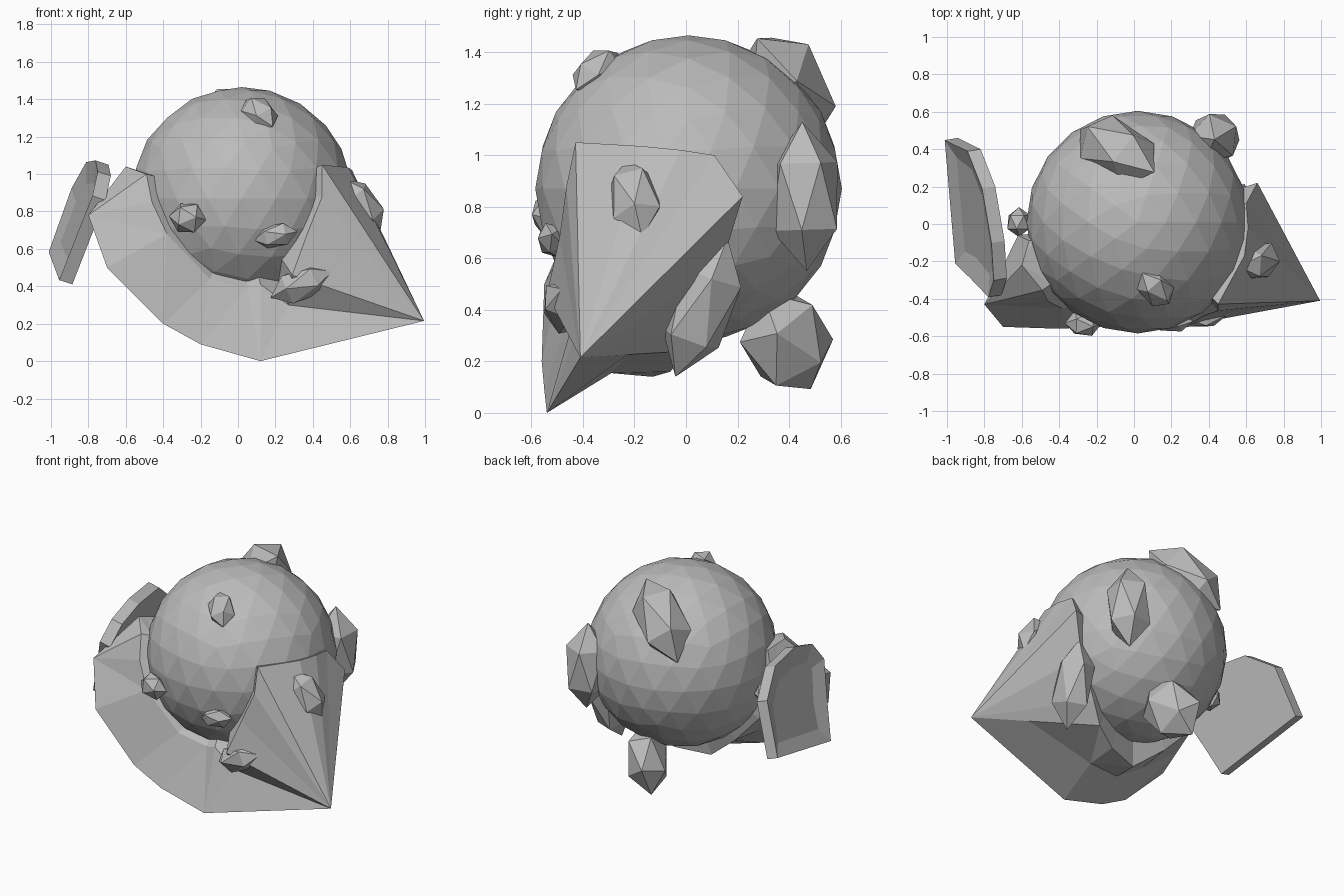
import bpy, bmesh, math
from mathutils import Vector, Matrix

if "Cube" in bpy.data.objects:
    bpy.data.objects.remove(bpy.data.objects["Cube"])

C = Vector((0.02, 0.01, 0.87))      # ball centre
R = 0.595                           # ball radius

grey = bpy.data.materials.new("stone grey")
grey.diffuse_color = (0.5, 0.5, 0.5, 1)
grey.use_nodes = True
grey.node_tree.nodes["Principled BSDF"].inputs["Base Color"].default_value = grey.diffuse_color


def finish(bm, name):
    bmesh.ops.remove_doubles(bm, verts=bm.verts[:], dist=0.0005)
    bmesh.ops.recalc_face_normals(bm, faces=bm.faces[:])
    me = bpy.data.meshes.new(name)
    bm.to_mesh(me)
    bm.free()
    me.materials.append(grey)
    ob = bpy.data.objects.new(name, me)
    bpy.context.collection.objects.link(ob)
    return ob


def radial(p, r):
    return C + (Vector(p) - C).normalized() * r


# Faceted ball
bm = bmesh.new()
bmesh.ops.create_icosphere(bm, subdivisions=3, radius=R, matrix=Matrix.Translation(C))
finish(bm, "ball")


# Faceted crystals half sunk into the ball: centre, long axis, half sizes
def crystal(name, centre, axis, length, width, height):
    centre = Vector(centre)
    w = Vector(axis).normalized()
    n = centre - C
    n = (n - w * n.dot(w)).normalized()
    s = n.cross(w)
    m = Matrix((s, n, w)).transposed().to_4x4()
    m = Matrix.Translation(centre) @ m @ Matrix.Diagonal((width, height, length, 1))
    b = bmesh.new()
    bmesh.ops.create_icosphere(b, subdivisions=1, radius=1, matrix=m)
    finish(b, name)


crystal("brow_crystal", (0.115, -0.345, 1.325), (0.13, -0.15, -0.13), 0.13, 0.09, 0.08)
crystal("front_left_crystal", (-0.27, -0.53, 0.765), (1, 0, -0.1), 0.10, 0.09, 0.075)
crystal("front_right_crystal", (0.20, -0.52, 0.67), (1, 0, 0.2), 0.12, 0.07, 0.06)
crystal("collar_crystal", (0.34, -0.47, 0.41), (0.7, -0.05, 0.3), 0.18, 0.10, 0.09)
crystal("left_crystal", (-0.615, 0.01, 0.76), (0, 1, 0), 0.08, 0.08, 0.07)
crystal("top_back_crystal", (-0.09, 0.39, 1.26), (0.35, -0.2, 0.34), 0.30, 0.17, 0.18)
crystal("back_crystal", (0.43, 0.46, 0.84), (0, -0.03, 1), 0.29, 0.15, 0.15)
crystal("bottom_back_crystal", (0.02, 0.39, 0.28), (-0.18, 0.18, -0.36), 0.23, 0.19, 0.14)
crystal("lower_right_crystal", (0.55, 0.06, 0.41), (0.05, 0.15, 0.4), 0.29, 0.14, 0.12)
crystal("cone_crystal", (0.66, -0.2, 0.83), (0.17, 0.05, -0.25), 0.18, 0.11, 0.10)

# Wrapping collar: front rim (x, z) or (x, y, z), outer edge, back rim, hollow depth
tip = (0.995, -0.41, 0.215)
sections = [
    ((-0.49, 1.00), (-0.60, -0.22, 1.04), (-0.56, -0.09, 1.00), 0),
    ((-0.46, 0.85), (-0.80, -0.43, 0.78), (-0.62, -0.06, 0.78), 0),
    ((-0.38, 0.68), (-0.70, -0.55, 0.50), (-0.52, -0.05, 0.53), 0),
    ((-0.15, 0.44), (-0.40, -0.56, 0.20), (-0.32, -0.08, 0.32), 0.06),
    ((0.05, 0.39), (-0.20, -0.55, 0.09), (-0.10, -0.13, 0.14), 0.07),
    ((0.12, 0.41), (0.12, -0.54, 0.00), (0.13, -0.06, 0.16), 0.09),
    ((0.27, -0.43, 0.30), tip, (0.28, 0.00, 0.24), 0),
    ((0.29, -0.54, 0.46), tip, (0.38, 0.06, 0.36), 0),
    ((0.37, 0.68), tip, (0.55, 0.14, 0.58), 0),
    ((0.45, 0.88), tip, (0.66, 0.22, 0.84), 0),
    ((0.45, 1.05), tip, (0.60, 0.11, 1.00), 0),
    ((0.59, -0.17, 1.035), tip, (0.61, -0.02, 1.02), 0),
]
bm = bmesh.new()
rings = []
for f, outer, back, hollow in sections:
    if len(f) == 2:
        dx, dz = f[0] - C.x, f[1] - C.z
        f = (f[0], C.y - math.sqrt(0.64 ** 2 - dx * dx - dz * dz), f[1])
    mid = Vector(outer).lerp(Vector(back), 0.45)
    mid += (C - mid).normalized() * hollow
    pts = [radial(f, 0.57), f, outer, mid, back, radial(back, 0.57)]
    rings.append([bm.verts.new(p) for p in pts])
n = len(rings[0])
for a, b in zip(rings, rings[1:]):
    for i in range(n):
        j = (i + 1) % n
        if a[i].co == b[i].co:
            bm.faces.new((a[i], a[j], b[j]))
        elif a[j].co == b[j].co:
            bm.faces.new((a[i], a[j], b[i]))
        else:
            bm.faces.new((a[i], a[j], b[j], b[i]))
bm.faces.new(rings[0])
bm.faces.new(rings[-1])
bmesh.ops.triangulate(bm, faces=bm.faces[:])
finish(bm, "collar")

# Leaning disc on the left: outline in (y, z), placed on a tilted plane
outline = [(0.46, 0.56), (0.40, 0.90), (0.20, 1.04), (-0.09, 1.05),
           (-0.29, 0.99), (-0.38, 0.86), (-0.28, 0.62), (-0.20, 0.41)]
bm = bmesh.new()
normal = Vector((-1, -0.16, 0.33)).normalized()


def on_plane(y, z):
    return Vector((-0.815 - 0.16 * (y - 0.06) + 0.33 * (z - 0.75), y, z))


inner = [bm.verts.new(on_plane(y, z)) for y, z in outline]
outer = [bm.verts.new(v.co + normal * 0.075) for v in inner]
for i in range(len(inner)):
    j = (i + 1) % len(inner)
    bm.faces.new((inner[i], inner[j], outer[j], outer[i]))
bm.faces.new(inner)
face = bm.faces.new(outer)
bm.normal_update()
bmesh.ops.inset_region(bm, faces=[face], thickness=0.12, depth=0)
for v in face.verts:
    v.co -= normal * 0.03
finish(bm, "side_disc")
